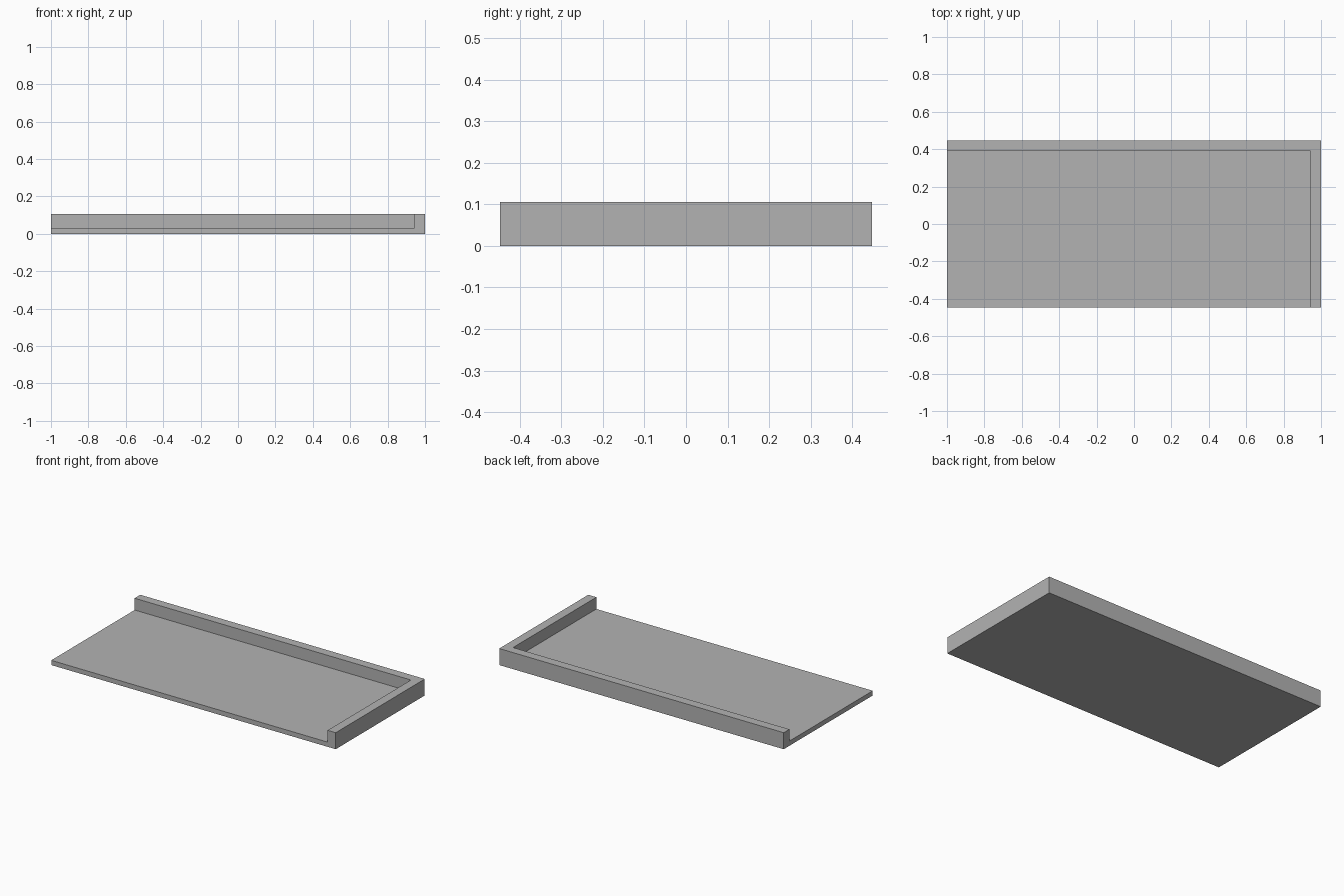
import bpy
import bmesh
from math import radians
from mathutils import Vector

cube = bpy.data.objects.get("Cube")
if cube:
    bpy.data.objects.remove(cube, do_unlink=True)

# Overall sizes
HALF_X, HALF_Y = 1.0, 0.447
FLOOR, HEIGHT = 0.03, 0.105
WALL = 0.057

grey = bpy.data.materials.new("plain grey")
grey.use_nodes = True
colour = (0.45, 0.45, 0.45, 1)
grey.diffuse_color = colour
grey.node_tree.nodes["Principled BSDF"].inputs["Base Color"].default_value = colour


def raise_faces(bm, faces, distance):
    """Extrude faces straight up and return the lifted faces."""
    made = bmesh.ops.extrude_face_region(bm, geom=faces)["geom"]
    verts = [g for g in made if isinstance(g, bmesh.types.BMVert)]
    bmesh.ops.translate(bm, verts=verts, vec=Vector((0, 0, distance)))
    return [g for g in made if isinstance(g, bmesh.types.BMFace)]


# Plan split along the inner edges of the left and back walls
bm = bmesh.new()
xs = (-HALF_X, HALF_X - WALL, HALF_X)
ys = (-HALF_Y, HALF_Y - WALL, HALF_Y)
grid = [[bm.verts.new((x, y, 0)) for y in ys] for x in xs]
plan = [bm.faces.new((grid[i][j], grid[i + 1][j], grid[i + 1][j + 1], grid[i][j + 1]))
        for i in range(2) for j in range(2)]

# Floor slab with its underside
bottom = bmesh.ops.duplicate(bm, geom=plan)["geom"]
bmesh.ops.reverse_faces(bm, faces=[g for g in bottom if isinstance(g, bmesh.types.BMFace)])
top = raise_faces(bm, plan, FLOOR)
bmesh.ops.remove_doubles(bm, verts=bm.verts[:], dist=0.0001)

# Raised L-shaped rim along the left and back edges
rim = [f for f in top if f.calc_center_median().x > xs[1]
       or f.calc_center_median().y > ys[1]]
raise_faces(bm, rim, HEIGHT - FLOOR)

# Merge flat faces into clean panels
bmesh.ops.dissolve_limit(bm, angle_limit=radians(1), verts=bm.verts[:], edges=bm.edges[:])
bmesh.ops.recalc_face_normals(bm, faces=bm.faces[:])

mesh = bpy.data.meshes.new("corner_tray")
bm.to_mesh(mesh)
bm.free()
mesh.materials.append(grey)
tray = bpy.data.objects.new("corner_tray", mesh)
bpy.context.collection.objects.link(tray)
